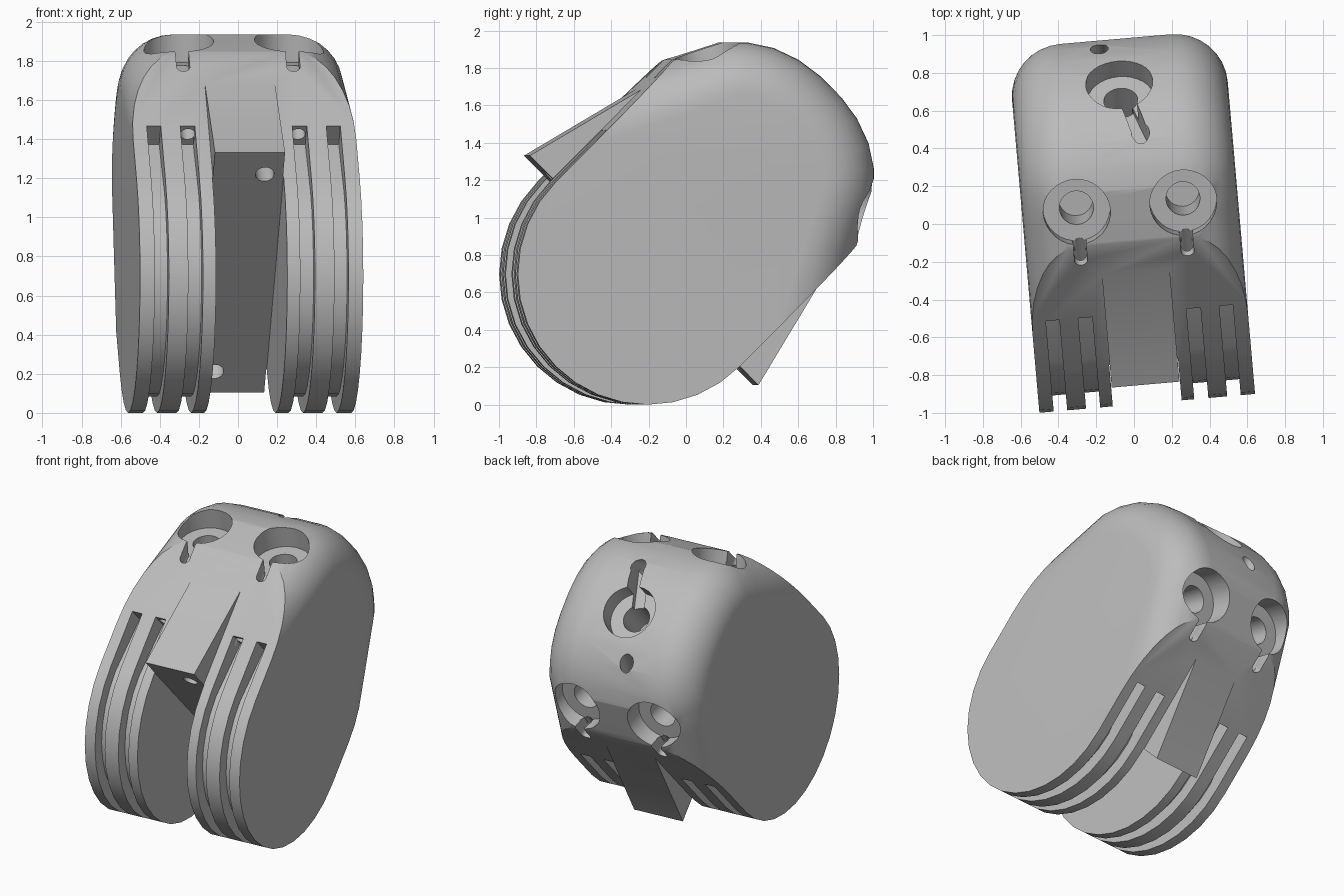
import bpy, bmesh, math
from mathutils import Matrix, Vector

if "Cube" in bpy.data.objects:
    bpy.data.objects.remove(bpy.data.objects["Cube"], do_unlink=True)

grey = bpy.data.materials.new("matte grey")
grey.use_nodes = True
tone = (0.5, 0.5, 0.5, 1)
grey.diffuse_color = tone
grey.node_tree.nodes["Principled BSDF"].inputs["Base Color"].default_value = tone

# Local frame: x across, y along the body away from the knuckle, z through its thickness
R, HALF, FILLET, GAP = 0.698, 0.573, 0.28, 0.18


def make(name, bm):
    bmesh.ops.recalc_face_normals(bm, faces=bm.faces)
    mesh = bpy.data.meshes.new(name)
    bm.to_mesh(mesh)
    bm.free()
    mesh.materials.append(grey)
    ob = bpy.data.objects.new(name, mesh)
    bpy.context.scene.collection.objects.link(ob)
    return ob


def loft(name, rings):
    bm = bmesh.new()
    loops = [[bm.verts.new(p) for p in ring] for ring in rings]
    n = len(loops[0])
    for a, b in zip(loops, loops[1:]):
        for i in range(n):
            bm.faces.new((a[i], a[(i + 1) % n], b[(i + 1) % n], b[i]))
    bm.faces.new(loops[0])
    bm.faces.new(loops[-1])
    return make(name, bm)


def prism(name, outline, x0, x1):
    return loft(name, [[(x, u, v) for u, v in outline] for x in (x0, x1)])


def rod(name, a, b, radius, sides=32):
    a, b = Vector(a), Vector(b)
    bm = bmesh.new()
    turn = (b - a).to_track_quat("Z", "Y").to_matrix().to_4x4()
    bmesh.ops.create_cone(bm, cap_ends=True, segments=sides, radius1=radius, radius2=radius,
                          depth=(b - a).length, matrix=Matrix.Translation((a + b) / 2) @ turn)
    return make(name, bm)


def combine(target, tool, operation="DIFFERENCE"):
    mod = target.modifiers.new("bool", "BOOLEAN")
    mod.operation, mod.solver, mod.object = operation, "EXACT", tool
    bpy.context.view_layer.update()
    result = bpy.data.meshes.new_from_object(
        target.evaluated_get(bpy.context.evaluated_depsgraph_get()))
    target.modifiers.clear()
    target.data = result
    bpy.data.objects.remove(tool, do_unlink=True)


def knuckle_arc(radius, end, end_height, steps=16):
    arc = [(-radius * math.sin(math.pi * i / steps), radius * math.cos(math.pi * i / steps))
           for i in range(steps + 1)]
    return [(end, end_height)] + arc + [(end, -end_height)]


# Domed block with filleted sides, wider than the finished thickness
upper = [(1.42, 0.08), (1.40, 0.22), (1.35, 0.36), (1.275, 0.475), (1.185, 0.565),
         (1.02, 0.65), (0.85, 0.735), (0.6, 0.86), (0.3, 1.0), (-1.5, 1.4)]
dome = upper + [(u, -v) for u, v in reversed(upper)]


def inset(i, amount):
    p, q = dome[i - 1], dome[(i + 1) % len(dome)]
    normal = Vector((p[1] - q[1], q[0] - p[0])).normalized()
    return dome[i][0] + normal.x * amount, dome[i][1] + normal.y * amount


rings = []
angles = [math.radians(11.25 * i) for i in range(9)]
for side, seq in ((-1, reversed(angles)), (1, angles)):
    for a in seq:
        x = side * (HALF - FILLET + FILLET * math.sin(a))
        rings.append([(x, *inset(i, FILLET * (1 - math.cos(a)))) for i in range(len(dome))])
body = loft("finger_joint_body", rings)

# Trim to the round knuckle and its two flat flanks
combine(body, prism("knuckle", knuckle_arc(R, 1.6, R), -0.7, 0.7), "INTERSECT")

# Wedge shaped stops, then the wide central gap in the knuckle
wedge = [(-0.02, 0.883), (0.73, 0.69), (0.73, -0.69), (-0.02, -0.875)]
combine(body, prism("stop", wedge, -GAP, GAP), "UNION")
gap = [(-1, 1), (0.025, 1), (0.025, -1), (-1, -1)]
combine(body, prism("gap", gap, -GAP - 0.003, GAP + 0.003))

# Narrow grooves around the knuckle, deeper at their ends
groove = knuckle_arc(0.95, 0.39, 0.95) + knuckle_arc(R - 0.085, 0.39, 0.565)[::-1]
for s in (-1, 1):
    for a, b in ((0.25, 0.325), (0.425, 0.497)):
        combine(body, prism("groove", groove, s * a, s * b))

# Paired screw pockets, each with a cord channel and a hole to the groove
tilt = math.radians(55)
for s in (-1, 1):
    for k in (-1, 1):
        x = s * 0.283
        rim = Vector((x, 1.086, k * 0.60))
        out = Vector((0, math.cos(tilt), k * math.sin(tilt)))
        combine(body, rod("pocket", rim - out * 0.13, rim + out * 0.3, 0.178))
        combine(body, rod("screw_hole", rim - out * 0.40, rim, 0.09))
        channel = [(0.82, k * 0.60), (1.0, k * 0.58), (1.0, k * 0.9), (0.82, k * 0.9)]
        combine(body, prism("channel", channel, x - 0.034, x + 0.034))
        combine(body, rod("channel_end", (x, 0.82, k * 0.6), (x, 0.82, k * 0.9), 0.035, 16))
        combine(body, rod("cord_hole", (x, 0.35, k * 0.64), (x, 1.0, k * 0.62), 0.038, 16))

# Central pocket on the far end with its slanted, round-ended channel
combine(body, rod("end_pocket", (0, 1.29, 0), (0, 1.7, 0), 0.178))
combine(body, rod("end_hole", (0, 1.02, 0), (0, 1.35, 0), 0.09))
start, end = Vector((0.02, 0, 0.08)), Vector((0.09, 0, 0.335))
side = Vector((end.z, 0, -end.x)).normalized() * 0.042
slot = [start - side, start + side, end + side, end - side]
lift = [Vector((0, h, 0)) for h in (1.25, 1.7)]
combine(body, loft("end_channel", [[p + h for p in slot] for h in lift]))
combine(body, rod("end_channel_tip", end + lift[0], end + lift[1], 0.043, 20))

# Cord holes running from the far end to the wedge faces
for k in (-1, 1):
    combine(body, rod("long_hole", (k * 0.085, -0.1, k * 0.75), (k * 0.09, 1.55, k * 0.27),
                      0.048, 20))

# Lean the part back and turn it slightly
body.data.transform(Matrix.Translation((-0.013, 0, 0)) @ Matrix.Rotation(math.radians(5), 4, "Z")
                    @ Matrix.Translation((0, -0.255, R))
                    @ Matrix.Rotation(math.radians(45), 4, "X"))
bpy.context.view_layer.objects.active = body
body.select_set(True)
bpy.ops.object.shade_smooth_by_angle(angle=math.radians(30))
